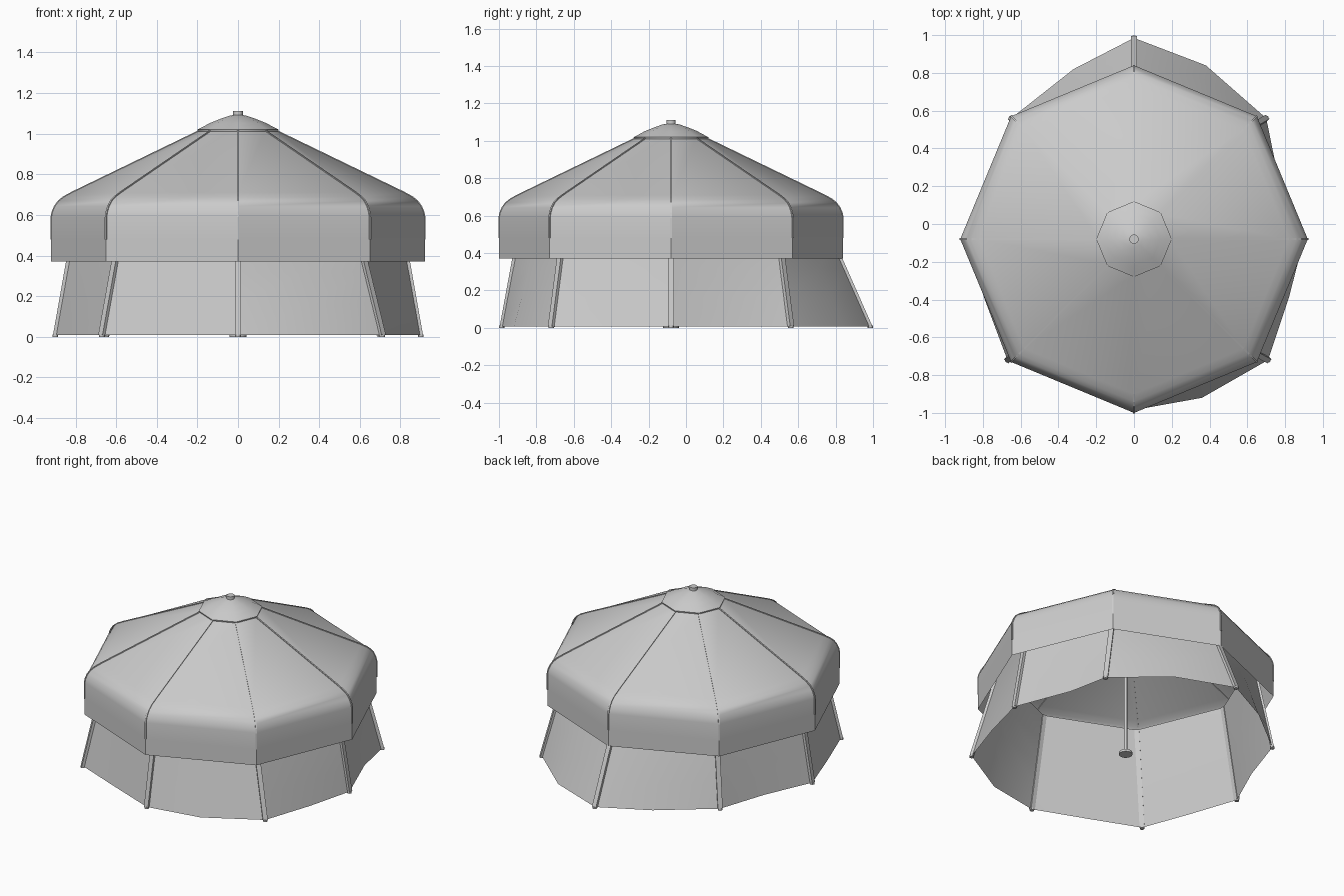
import bpy
import math
from mathutils import Vector

if "Cube" in bpy.data.objects:
    bpy.data.objects.remove(bpy.data.objects["Cube"])

CY = -0.08  # tent axis is slightly in front of the origin
N = 8


def add_mesh(name, verts, faces, smooth=None):
    me = bpy.data.meshes.new(name)
    me.from_pydata([tuple(v) for v in verts], [], faces)
    me.update()
    ob = bpy.data.objects.new(name, me)
    bpy.context.collection.objects.link(ob)
    if smooth:
        bpy.ops.object.select_all(action='DESELECT')
        ob.select_set(True)
        bpy.context.view_layer.objects.active = ob
        bpy.ops.object.shade_smooth_by_angle(angle=math.radians(smooth))
    return ob


def ring_point(r, z, k, n=N):
    a = 2 * math.pi * k / n
    return Vector((r * math.cos(a), CY + r * math.sin(a), z))


def lathe(name, profile, n=N, smooth=None, cap=False):
    """Revolve an (r, z) profile with n flat sides; profile runs upwards."""
    verts = [ring_point(r, z, k, n) for r, z in profile for k in range(n)]
    faces = [(i * n + k, i * n + (k + 1) % n, (i + 1) * n + (k + 1) % n, (i + 1) * n + k)
             for i in range(len(profile) - 1) for k in range(n)]
    if cap:
        faces.append(tuple(range((len(profile) - 1) * n, len(profile) * n)))
    return add_mesh(name, verts, faces, smooth)


def strip(name, path, k, width, depth):
    """Rectangular bar following a path, facing outward at corner k."""
    a = 2 * math.pi * k / N
    side = Vector((-math.sin(a), math.cos(a), 0))
    verts = []
    for i, p in enumerate(path):
        t = (path[min(i + 1, len(path) - 1)] - path[max(i - 1, 0)]).normalized()
        out = side.cross(t).normalized()
        for s, o in ((-1, -1), (1, -1), (1, 1), (-1, 1)):
            verts.append(p + side * s * width / 2 + out * o * depth / 2)
    m = len(path)
    faces = [(4 * i + j, 4 * i + (j + 1) % 4, 4 * i + 4 + (j + 1) % 4, 4 * i + 4 + j)
             for i in range(m - 1) for j in range(4)]
    faces += [(3, 2, 1, 0), tuple(range(4 * m - 4, 4 * m))]
    return add_mesh(name, verts, faces)


def cylinder(name, x, y, z0, z1, r, n=12):
    bpy.ops.mesh.primitive_cylinder_add(vertices=n, radius=r, depth=z1 - z0,
                                        location=(x, y, (z0 + z1) / 2))
    ob = bpy.context.object
    ob.name = name
    bpy.ops.object.shade_smooth_by_angle(angle=math.radians(40))
    return ob


# Octagonal roof with a rounded eave and hanging valance
roof = [(0.92, 0.37), (0.92, 0.48), (0.92, 0.59), (0.915, 0.615), (0.903, 0.643),
        (0.885, 0.668), (0.86, 0.688), (0.82, 0.71), (0.19, 1.015)]
lathe("roof", roof, smooth=30)

# Piping over the roof seams
for k in range(N):
    strip(f"roof_seam_{k}", [ring_point(r - 0.001, z, k) for r, z in roof[1:]], k, 0.01, 0.008)

# Shallow cap, finial and centre pole
lathe("roof_cap", [(0.197, 1.008), (0.2, 1.02), (0.18, 1.03), (0.14, 1.052),
                   (0.09, 1.072), (0.045, 1.088), (0.01, 1.094)], smooth=50, cap=True)
cylinder("finial", 0, CY, 1.08, 1.112, 0.025)
cylinder("centre_pole", 0, CY, 0.005, 1.09, 0.01)
cylinder("centre_pole_base", 0, CY, 0.0, 0.015, 0.042, 16)

# Splayed walls: regular top, uneven pegged bottom
corners = [(0.9, -0.08), (0.7, 0.56), (0, 0.985), (-0.65, 0.56),
           (-0.9, -0.08), (-0.67, -0.72), (0, -0.985), (0.71, -0.72)]
middles = [(0.755, 0.29), (0.38, 0.84), (-0.32, 0.82), (-0.76, 0.23),
           (-0.79, -0.4), (-0.36, -0.845), (0.36, -0.92), (0.82, -0.39)]
TOP_R, TOP_Z, BOT_Z, ROWS = 0.79, 0.63, 0.008, 4
for k in range(N):
    tops = [ring_point(TOP_R, TOP_Z, k), None, ring_point(TOP_R, TOP_Z, k + 1)]
    tops[1] = (tops[0] + tops[2]) / 2
    lows = [Vector((*p, BOT_Z)) for p in (corners[k], middles[k], corners[(k + 1) % N])]
    verts = [b.lerp(t, i / ROWS) for i in range(ROWS + 1) for b, t in zip(lows, tops)]
    faces = [(3 * i + j, 3 * i + j + 1, 3 * i + j + 4, 3 * i + j + 3)
             for i in range(ROWS) for j in range(2)]
    add_mesh(f"wall_panel_{k}", verts, faces, 40)
    # Corner pole and its foot
    strip(f"wall_pole_{k}", [lows[0], tops[0]], k, 0.03, 0.022)
    cylinder(f"pole_foot_{k}", lows[0].x, lows[0].y, 0, 0.012, 0.014)
